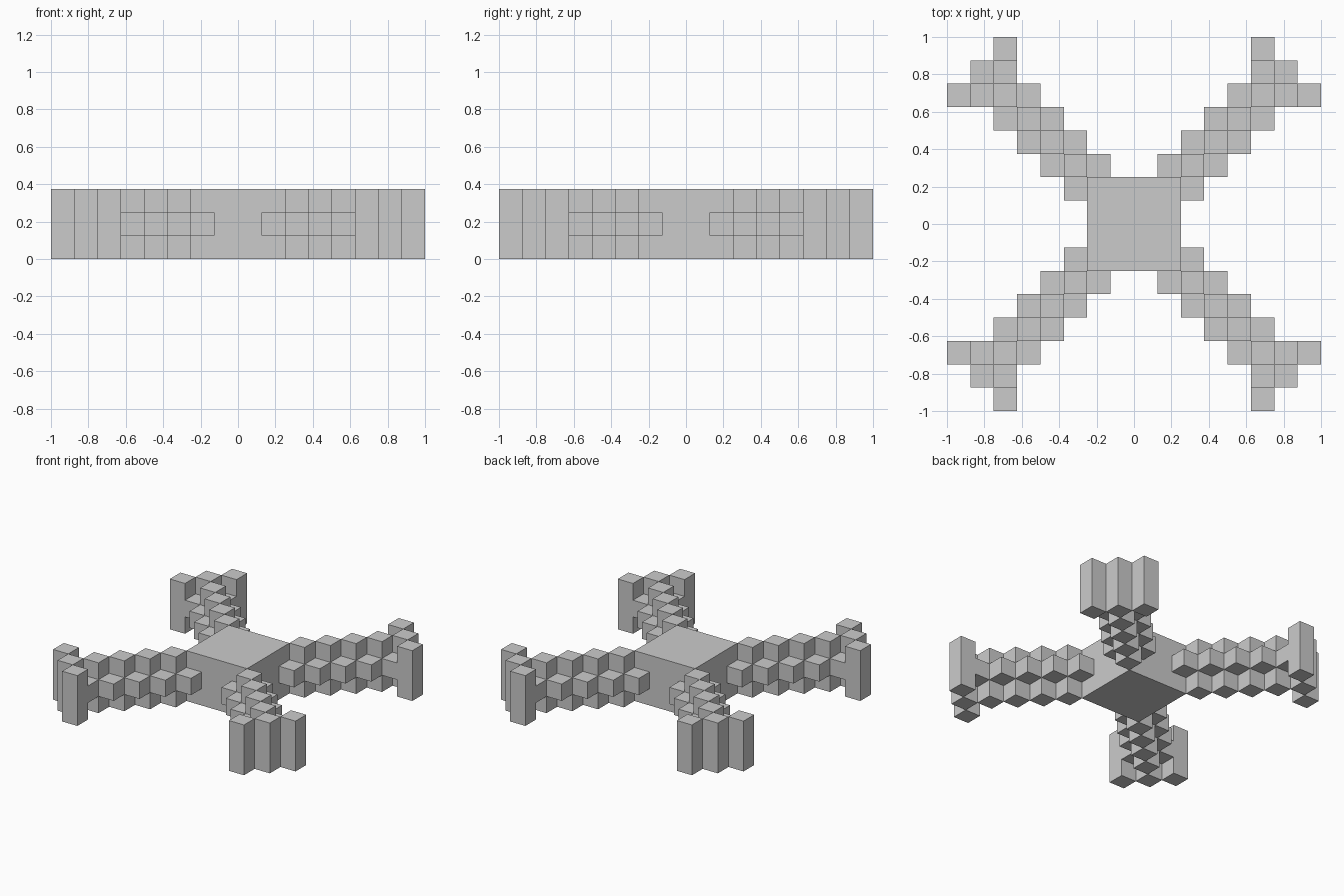
import bpy
import bmesh
from mathutils import Matrix, Vector

U = 0.125          # edge of one block
H = 3 * U          # full height

old = bpy.data.objects.get("Cube")
if old:
    bpy.data.objects.remove(old, do_unlink=True)

grey = bpy.data.materials.new("plain grey")
grey.use_nodes = True
grey.diffuse_color = (0.6, 0.6, 0.6, 1)
grey.node_tree.nodes["Principled BSDF"].inputs["Base Color"].default_value = grey.diffuse_color


def add_box(bm, lo, hi):
    """Add an axis-aligned box between two corners."""
    lo, hi = Vector(lo), Vector(hi)
    place = Matrix.Translation((lo + hi) / 2) @ Matrix.Diagonal((hi - lo).to_4d())
    bmesh.ops.create_cube(bm, size=1, matrix=place)


def add_cell(bm, i, j, sx, sy, z0, z1):
    """Add a block on grid cell i, j of the quadrant given by the signs."""
    xs = sorted((sx * i * U, sx * (i + 1) * U))
    ys = sorted((sy * j * U, sy * (j + 1) * U))
    add_box(bm, (xs[0], ys[0], z0), (xs[1], ys[1], z1))


def finish(bm, name):
    mesh = bpy.data.meshes.new(name)
    bm.to_mesh(mesh)
    bm.free()
    mesh.materials.append(grey)
    obj = bpy.data.objects.new(name, mesh)
    bpy.context.collection.objects.link(obj)


# Central body
bm = bmesh.new()
add_box(bm, (-2 * U, -2 * U, 0), (2 * U, 2 * U, H))
finish(bm, "body")

for sx, side in ((1, "left"), (-1, "right")):
    for sy, end in ((-1, "front"), (1, "back")):
        # Diagonal arm: tall core columns flanked by mid-height blocks
        bm = bmesh.new()
        for k in range(1, 6):
            if k > 1:
                add_cell(bm, k, k, sx, sy, 0, H)
            add_cell(bm, k + 1, k, sx, sy, U, 2 * U)
            add_cell(bm, k, k + 1, sx, sy, U, 2 * U)
        finish(bm, f"{end}_{side}_arm")

        # End plate: three tall columns set across the arm
        bm = bmesh.new()
        for i in (5, 6, 7):
            add_cell(bm, i, 12 - i, sx, sy, 0, H)
        finish(bm, f"{end}_{side}_end_plate")
